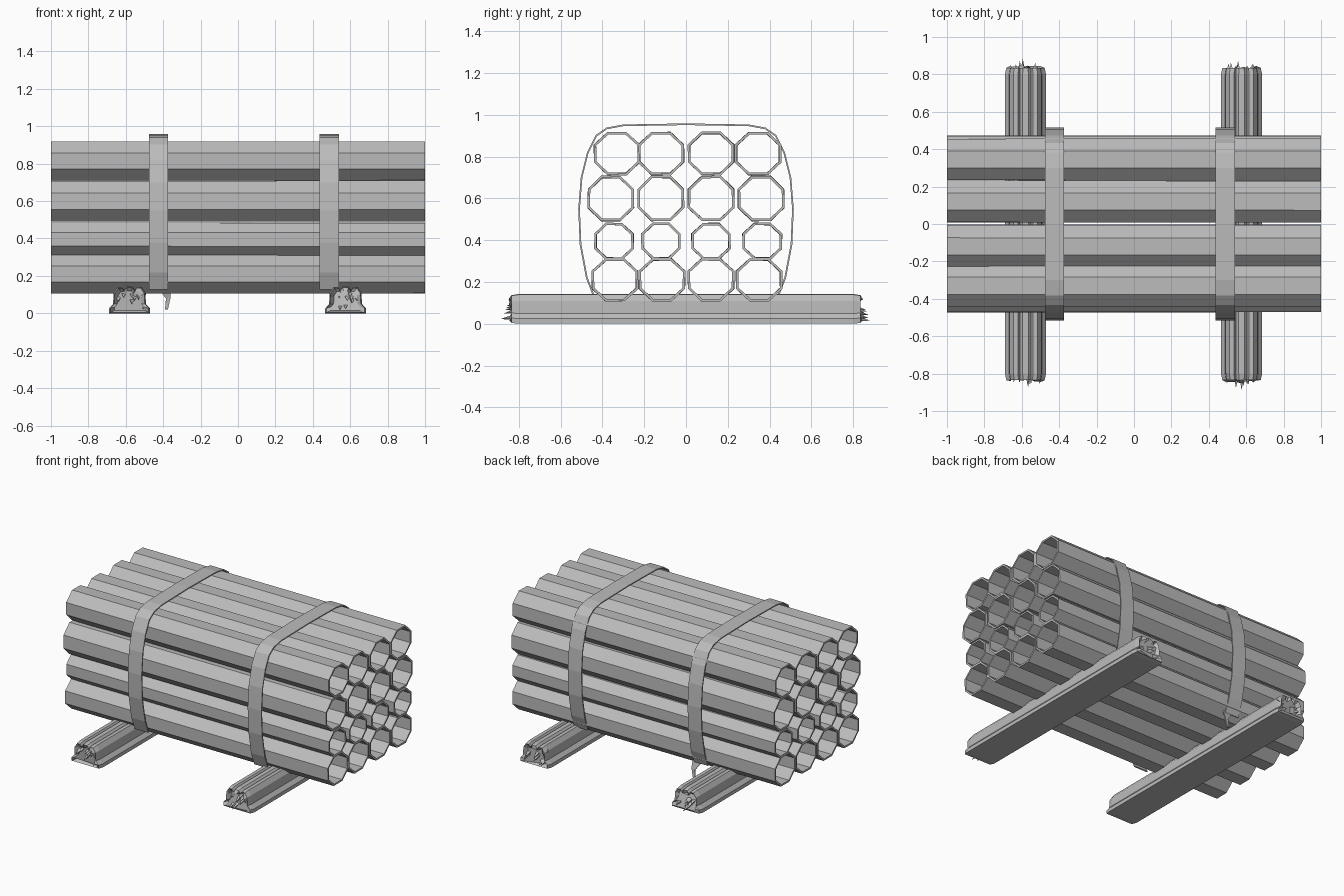
import bpy, bmesh, math, random
from mathutils import Vector

random.seed(4)
if "Cube" in bpy.data.objects:
    bpy.data.objects.remove(bpy.data.objects["Cube"], do_unlink=True)

grey = bpy.data.materials.new("plain grey")
grey.use_nodes = True
GREY = (0.5, 0.5, 0.5, 1)
grey.diffuse_color = GREY
grey.node_tree.nodes["Principled BSDF"].inputs["Base Color"].default_value = GREY


def finish(bm, name):
    bmesh.ops.recalc_face_normals(bm, faces=bm.faces)
    mesh = bpy.data.meshes.new(name)
    bm.to_mesh(mesh)
    bm.free()
    mesh.materials.append(grey)
    ob = bpy.data.objects.new(name, mesh)
    bpy.context.collection.objects.link(ob)
    return ob


def loft(bm, rings, closed=True, caps=False):
    """Join rings of points with quads."""
    rows = [[bm.verts.new(p) for p in ring] for ring in rings]
    n = len(rows[0])
    for a, b in zip(rows, rows[1:]):
        for i in range(n if closed else n - 1):
            j = (i + 1) % n
            bm.faces.new((a[i], a[j], b[j], b[i]))
    if caps:
        bm.faces.new(rows[0])
        bm.faces.new(rows[-1])


def pipe(name, y, z, ry, rz, wall=0.012):
    """Open eight-sided tube along x, slightly uneven."""
    k = 1 / math.cos(math.pi / 8)
    wob = [(random.uniform(0.97, 1.0), random.uniform(0.97, 1.0)) for _ in range(8)]

    def ring(x, inset, end):
        pts = []
        for i in range(8):
            a = math.pi * (i + 0.5) / 4
            w = wob[i][end]
            pts.append((x, y + (ry - inset) * k * w * math.cos(a),
                        z + (rz - inset) * k * w * math.sin(a)))
        return pts
    bm = bmesh.new()
    loft(bm, [ring(-1, 0, 0), ring(1, 0, 1), ring(1, wall, 1),
              ring(-1, wall, 0), ring(-1, 0, 0)])
    bmesh.ops.remove_doubles(bm, verts=bm.verts, dist=0.0001)
    finish(bm, name)


# Stack of pipes: height, half height, column positions
rows = [
    (0.21, 0.105, (-0.34, -0.115, 0.12, 0.35)),
    (0.395, 0.09, (-0.345, -0.12, 0.12, 0.365)),
    (0.60, 0.11, (-0.36, -0.12, 0.12, 0.36)),
    (0.815, 0.105, (-0.33, -0.12, 0.12, 0.345)),
]
for r, (z, rz, columns) in enumerate(rows):
    for c, y in enumerate(columns):
        pipe(f"pipe_row{r + 1}_{c + 1}", y, z, 0.096 if r == 1 else 0.113, rz)

# Straps over the bundle, open underneath
half = [(0.44, 0.13), (0.475, 0.22), (0.505, 0.38), (0.512, 0.55), (0.50, 0.70),
        (0.47, 0.82), (0.43, 0.90), (0.38, 0.935), (0.30, 0.95), (0.0, 0.955)]
path = half + [(-y, z) for y, z in reversed(half[:-1])]


def strap(name, x, w=0.052):
    bm = bmesh.new()
    loft(bm, [[(x - w, y, z) for y, z in path], [(x + w, y, z) for y, z in path]], closed=False)
    ob = finish(bm, name)
    mod = ob.modifiers.new("thickness", "SOLIDIFY")
    mod.thickness = 0.008
    mod.offset = 0


strap("right_strap", -0.425)
strap("left_strap", 0.487)

# Loose end of the right strap
bm = bmesh.new()
loft(bm, [[(-0.43, 0.44, 0.14), (-0.36, 0.44, 0.14)],
          [(-0.385, 0.455, 0.08), (-0.36, 0.455, 0.09)],
          [(-0.39, 0.46, 0.02), (-0.375, 0.46, 0.02)]], closed=False)
tail = finish(bm, "strap_tail")
tail.modifiers.new("thickness", "SOLIDIFY").thickness = 0.008

# Ridged bearers with frayed ends
side = [(0.11, 0.0), (0.11, 0.025), (0.088, 0.05), (0.085, 0.11), (0.065, 0.14),
        (0.04, 0.14), (0.03, 0.125), (0.015, 0.143)]
section = side + [(-x, z) for x, z in reversed(side)]


def bearer(name, cx):
    bm = bmesh.new()

    def ring(y, s, sag=0):
        return [(cx + x * s, y, 0.055 + (z - 0.055) * s - sag * s) for x, z in section]

    def frayed(sign):
        out = []
        for x, _, z in ring(0, 0.72):
            out.append((x, sign * random.uniform(0.80, 0.85), z))
        return out
    loft(bm, [frayed(-1), ring(-0.835, 0.93), ring(-0.80, 1), ring(0.80, 1),
              ring(0.835, 0.93), frayed(1)], caps=True)
    # Splinters at both ends
    for sign in (-1, 1):
        for _ in range(9):
            x, z = random.uniform(-0.075, 0.075), random.uniform(0.03, 0.11)
            reach = 0.89 - abs(x) * 0.5 - max(0, z - 0.04) * 0.4
            base = [(cx + x + 0.018 * math.cos(a), sign * 0.80, z + 0.02 * math.sin(a))
                    for a in (0.5, 2.6, 4.7)]
            tip = Vector((cx + x * 1.1, sign * reach, max(0.015, z - 0.02)))
            vs = [bm.verts.new(p) for p in base]
            top = bm.verts.new(tip)
            bm.faces.new(vs)
            for i in range(3):
                bm.faces.new((vs[i], vs[(i + 1) % 3], top))
    finish(bm, name)


bearer("right_bearer", -0.58)
bearer("left_bearer", 0.575)
